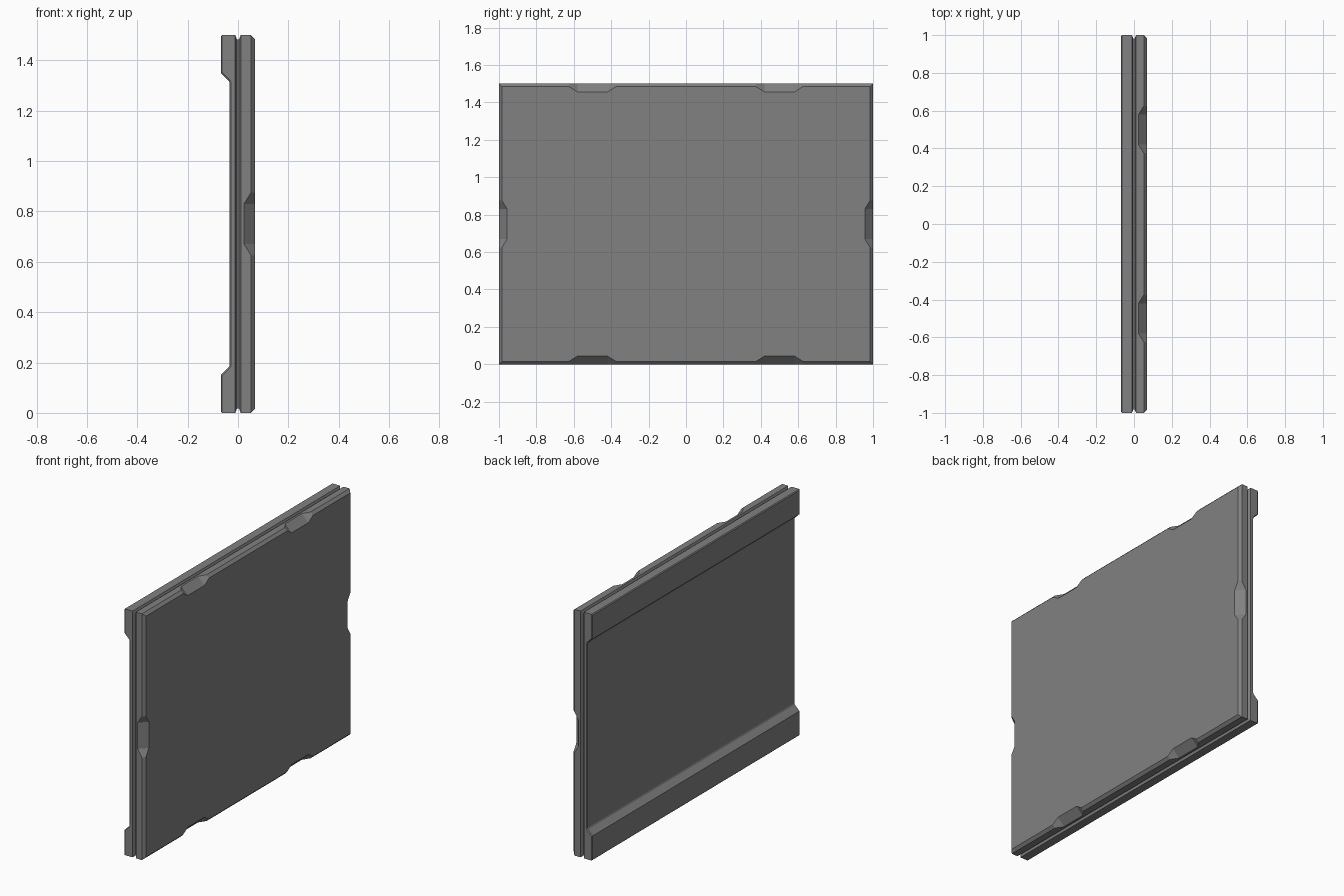
import bpy, bmesh

cube = bpy.data.objects.get("Cube")
if cube:
    bpy.data.objects.remove(cube, do_unlink=True)

HALF_Y, HEIGHT = 1.0, 1.5
FACE, LIP, GROOVE = 0.068, 0.011, 0.018

grey = bpy.data.materials.new("panel_grey")
grey.use_nodes = True
color = (0.22, 0.22, 0.22, 1)
grey.diffuse_color = color
grey.node_tree.nodes["Principled BSDF"].inputs["Base Color"].default_value = color


def make_object(name, bm):
    bmesh.ops.recalc_face_normals(bm, faces=bm.faces)
    mesh = bpy.data.meshes.new(name)
    bm.to_mesh(mesh)
    bm.free()
    mesh.materials.append(grey)
    obj = bpy.data.objects.new(name, mesh)
    bpy.context.collection.objects.link(obj)
    return obj


def plate(name, sections):
    """Loft rectangles along x; each section is (x, inset from the outline)."""
    bm = bmesh.new()
    rings = []
    for x, inset in sections:
        y, low, high = HALF_Y - inset, inset, HEIGHT - inset
        corners = ((-y, low), (y, low), (y, high), (-y, high))
        rings.append([bm.verts.new((x, *c)) for c in corners])
    for a, b in zip(rings, rings[1:]):
        for i in range(4):
            j = (i + 1) % 4
            bm.faces.new((a[i], a[j], b[j], b[i]))
    bm.faces.new(rings[0])
    bm.faces.new(rings[-1])
    return make_object(name, bm)


def hull(name, points):
    bm = bmesh.new()
    for p in points:
        bm.verts.new(p)
    bmesh.ops.convex_hull(bm, input=bm.verts)
    return make_object(name, bm)


def cut(target, cutter):
    """Subtract a cutter, bake the result and discard the cutter."""
    mod = target.modifiers.new("cut", "BOOLEAN")
    mod.operation, mod.solver, mod.object = "DIFFERENCE", "EXACT", cutter
    evaluated = target.evaluated_get(bpy.context.evaluated_depsgraph_get())
    baked = bpy.data.meshes.new_from_object(evaluated)
    target.modifiers.clear()
    target.data = baked
    bpy.data.objects.remove(cutter, do_unlink=True)


def notch(place):
    """Tapered wedge running diagonally through a front edge."""
    outline = ((-0.08, 0), (0.08, 0), (0.16, 0.05), (-0.16, 0.05))
    points = []
    for along, out in outline:
        for t in (-0.02, 0.1):
            points.append((0.024 + out + t, *place(along, t)))
    return hull("notch_cutter", points)


# Front plate with a chamfered border
front = plate("front_panel", [(0.004, GROOVE), (LIP, 0), (0.052, 0), (FACE, 0.016)])

# Paired notches in the top and bottom edges, single ones in the sides
for centre in (-0.5, 0.5):
    cut(front, notch(lambda u, t: (centre + u, t)))
    cut(front, notch(lambda u, t: (centre + u, HEIGHT - t)))
for side in (-1, 1):
    cut(front, notch(lambda u, t: (side * (HALF_Y - t), HEIGHT / 2 + u)))

# Core visible at the bottom of the groove
plate("groove_core", [(-0.006, GROOVE), (0.006, GROOVE)])

# Back plate with a wide sunken band that leaves a rail at top and bottom
back = plate("back_panel", [(-0.004, GROOVE), (-LIP, 0), (-FACE, 0)])
floor, slope = -0.033, 0.035
band = []
for y in (-1.2, 1.2):
    for x, z in ((floor, 0.15 + slope), (floor - 0.07, 0.15 + slope - 0.07)):
        band += [(x, y, z), (x, y, HEIGHT - z)]
cut(back, hull("band_cutter", band))

# Thin bevel around the back plate's outer ends and rail edges
bm = bmesh.new()
bm.from_mesh(back.data)
edges = []
for e in bm.edges:
    ends = [v.co for v in e.verts]
    on_side = all(abs(c.y) > 0.999 and c.x < -0.03 for c in ends)
    on_rail = all(c.x < -0.06 and not 0.01 < c.z < HEIGHT - 0.01 for c in ends)
    if on_side or on_rail:
        edges.append(e)
bmesh.ops.bevel(bm, geom=edges, offset=0.005, segments=1, affect="EDGES")
bm.to_mesh(back.data)
bm.free()
